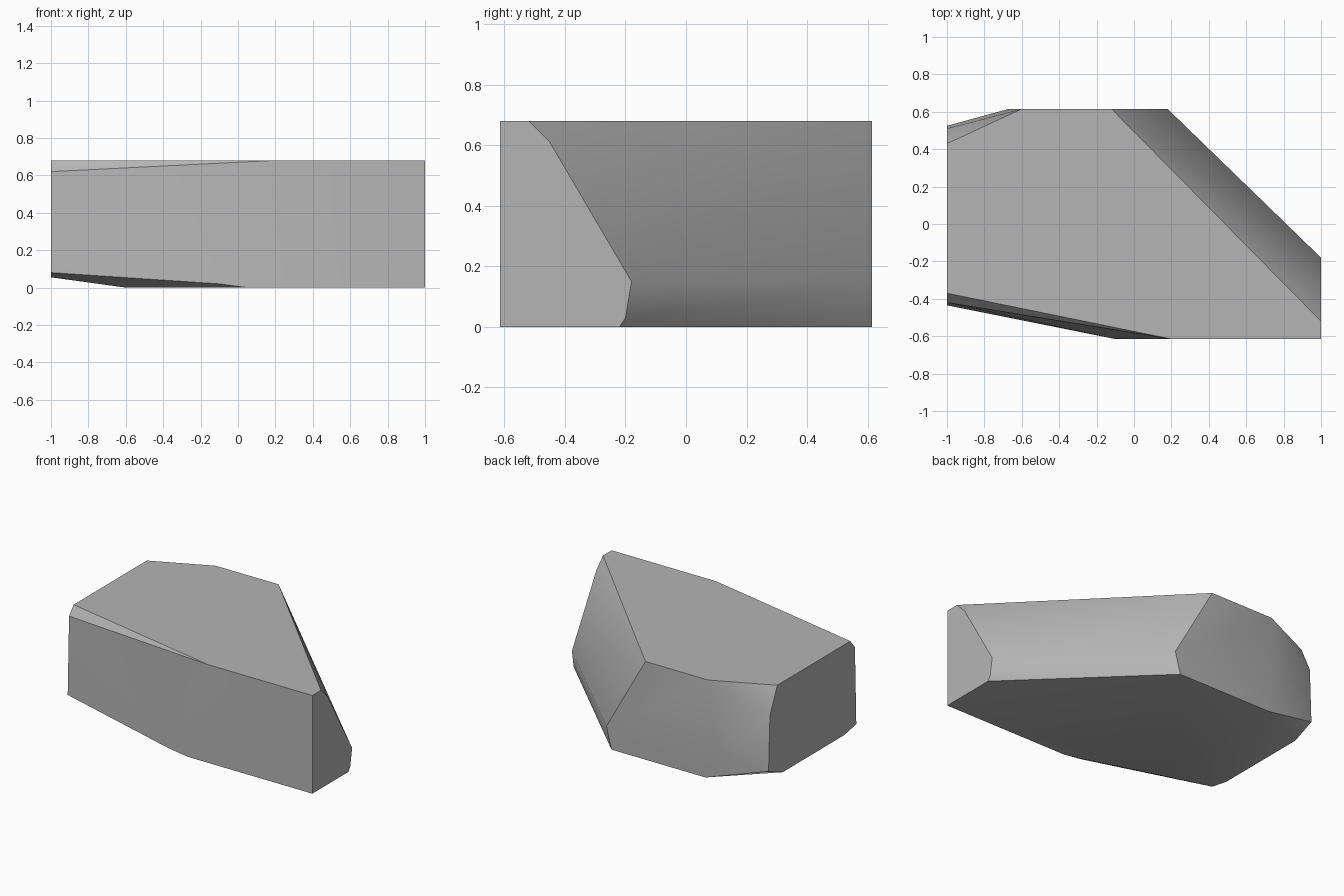
import bpy
import bmesh
import math

HALF_LENGTH, HALF_WIDTH, HEIGHT = 1.0, 0.615, 0.68

default_cube = bpy.data.objects.get("Cube")
if default_cube:
    bpy.data.objects.remove(default_cube, do_unlink=True)


def make_material(name, colour):
    material = bpy.data.materials.new(name)
    material.use_nodes = True
    material.diffuse_color = colour
    material.node_tree.nodes["Principled BSDF"].inputs["Base Color"].default_value = colour
    return material


def end_profile(x, outline):
    """Outline of (y, z) points on a chopped end of the stone."""
    return [(x, y, z) for y, z in outline]


def side_profile(y, outline):
    """Outline of (x, z) points on a long side of the stone."""
    return [(x, y, z) for x, z in outline]


# Left end: narrow, cut back by the large slanted break
left_end = end_profile(HALF_LENGTH, [
    (-HALF_WIDTH, 0), (-HALF_WIDTH, HEIGHT), (-0.52, HEIGHT),
    (-0.45, 0.61), (-0.18, 0.15), (-0.2, 0.03), (-0.22, 0)])

# Right end: wide, with chipped corners and a raised lower edge
right_end = end_profile(-HALF_LENGTH, [
    (0.43, HEIGHT), (0.51, 0.5), (0.525, 0.12), (0.37, 0.055),
    (-0.3, 0.055), (-0.435, 0.08), (-0.42, 0.62), (-0.37, HEIGHT)])

# Long sides where the stone reaches its full width
back_side = side_profile(HALF_WIDTH, [
    (-0.12, HEIGHT), (0.18, 0.15), (0.14, 0),
    (-0.58, 0), (-0.67, 0.2), (-0.6, HEIGHT)])
front_side = side_profile(-HALF_WIDTH, [
    (0.2, HEIGHT), (-0.1, 0.02), (0.05, 0)])

# Resting edge under the right end
resting_edge = [(-0.6, -0.42, 0)]

# Wrap the profiles in one faceted skin
bm = bmesh.new()
for point in left_end + right_end + back_side + front_side + resting_edge:
    bm.verts.new(point)
hull = bmesh.ops.convex_hull(bm, input=bm.verts[:])
unused = {item for item in hull["geom_interior"] + hull["geom_unused"]
          if isinstance(item, bmesh.types.BMVert)}
bmesh.ops.delete(bm, geom=list(unused), context="VERTS")

# Merge the triangles of each flat break into a single face
bmesh.ops.dissolve_limit(bm, angle_limit=math.radians(1),
                         verts=bm.verts[:], edges=bm.edges[:])
bmesh.ops.recalc_face_normals(bm, faces=bm.faces[:])

mesh = bpy.data.meshes.new("stone_block")
bm.to_mesh(mesh)
bm.free()
mesh.materials.append(make_material("stone grey", (0.46, 0.46, 0.46, 1)))

stone = bpy.data.objects.new("stone_block", mesh)
bpy.context.collection.objects.link(stone)

# Soft shading over shallow folds, crisp edges on the strong breaks
bpy.ops.object.select_all(action="DESELECT")
stone.select_set(True)
bpy.context.view_layer.objects.active = stone
bpy.ops.object.shade_smooth_by_angle(angle=math.radians(30))
